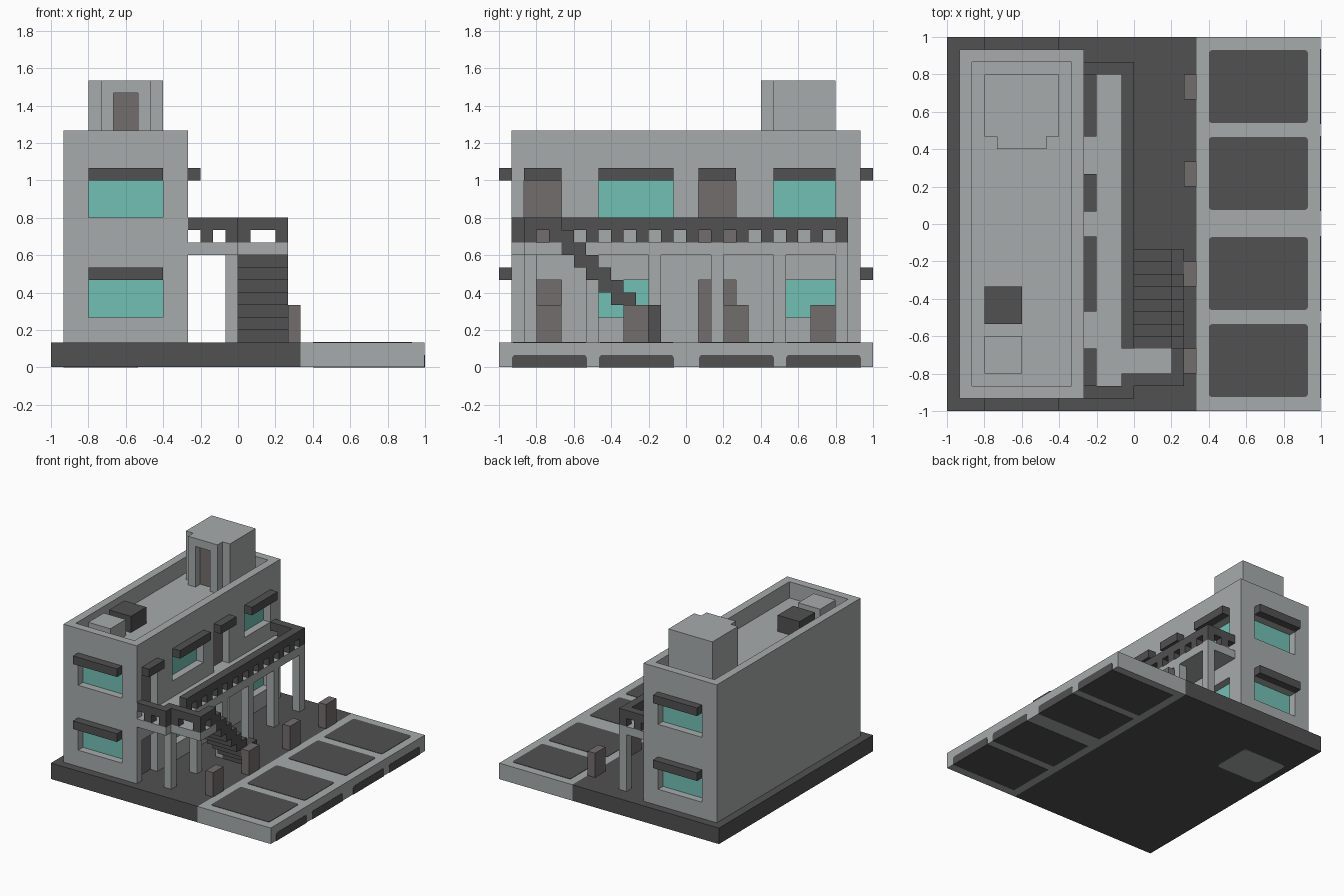
import bpy, bmesh

if "Cube" in bpy.data.objects:
    bpy.data.objects.remove(bpy.data.objects["Cube"], do_unlink=True)

U = 1 / 15            # building module
G = 2 * U             # ground level
F1 = 10 * U           # upper floor level


def material(name, rgb):
    m = bpy.data.materials.new(name)
    m.use_nodes = True
    m.diffuse_color = (*rgb, 1)
    bsdf = next(n for n in m.node_tree.nodes if n.type == 'BSDF_PRINCIPLED')
    bsdf.inputs["Base Color"].default_value = (*rgb, 1)
    bsdf.inputs["Roughness"].default_value = 0.9
    return m


LIGHT = material("light concrete", (0.39, 0.41, 0.41))
DARK = material("dark grey", (0.082, 0.082, 0.082))
GLASS = material("teal glass", (0.17, 0.53, 0.46))
BROWN = material("brown grey", (0.17, 0.155, 0.153))


def boxes(name, spans, mat):
    """One object made of boxes given as (x0, x1, y0, y1, z0, z1)."""
    bm = bmesh.new()
    for x0, x1, y0, y1, z0, z1 in spans:
        for v in bmesh.ops.create_cube(bm, size=1)["verts"]:
            v.co = ((x0 + x1) / 2 + v.co.x * (x1 - x0),
                    (y0 + y1) / 2 + v.co.y * (y1 - y0),
                    (z0 + z1) / 2 + v.co.z * (z1 - z0))
    me = bpy.data.meshes.new(name)
    bm.to_mesh(me)
    bm.free()
    ob = bpy.data.objects.new(name, me)
    bpy.context.collection.objects.link(ob)
    if mat:
        me.materials.append(mat)
    return ob


def round_edges(ob, axis, radius, only_top=False):
    """Bevel the edges that run along one axis."""
    bm = bmesh.new()
    bm.from_mesh(ob.data)
    top = max(v.co.z for v in bm.verts)
    edges = []
    for e in bm.edges:
        d = e.verts[1].co - e.verts[0].co
        if abs(d[axis]) > 0.99 * d.length:
            if not only_top or min(v.co.z for v in e.verts) > top - 1e-4:
                edges.append(e)
    bmesh.ops.bevel(bm, geom=edges, offset=radius, segments=3, profile=0.5, affect='EDGES')
    bm.to_mesh(ob.data)
    bm.free()


def cut(ob, spans):
    """Subtract boxes from an object."""
    for s in spans:
        cutter = boxes("cutter", [s], None)
        cutter.hide_render = True
        mod = ob.modifiers.new("cut", 'BOOLEAN')
        mod.operation = 'DIFFERENCE'
        mod.solver = 'EXACT'
        mod.object = cutter
        bpy.context.view_layer.objects.active = ob
        bpy.ops.object.modifier_apply(modifier=mod.name)
        bpy.data.objects.remove(cutter, do_unlink=True)


# Ground: dark yard and light parking strip with four bays
boxes("yard_slab", [(-1, 5 * U, -1, 1, 0.002, G)], DARK)
boxes("parking_slab", [(5 * U, 0.998, -1, 1, 0.002, G)], LIGHT)
for i, y in enumerate((-0.73, -0.265, 0.27, 0.735)):
    pad = boxes(f"parking_bay_{i + 1}", [(0.4, 0.93, y - 0.195, y + 0.195, G - 0.004, G + 0.003)], DARK)
    round_edges(pad, 2, 0.018)
    under = boxes(f"bay_underside_{i + 1}", [(0.4, 1, y - 0.2, y + 0.2, 0, U)], DARK)
    round_edges(under, 0, 0.018, only_top=True)
plate = boxes("underside_plate", [(-14 * U, -8 * U, 5 * U, 10 * U, 0, 0.006)], LIGHT)
round_edges(plate, 2, 0.03)

# Main block with roof recess, window and door niches
X0, X1, Y1, TOP = -14 * U, -4 * U, 14 * U, 19 * U
block = boxes("main_block", [(X0, X1, -Y1, Y1, G, TOP)], LIGHT)
cuts = [(X0 + U, X1 - U, -Y1 + U, Y1 - U, 17 * U, TOP + 0.2)]
glass, doors, hoods = [], [], []

# End windows, the same at front and back
for s in (-1, 1):
    for z in (4 * U, 12 * U):
        a, b = sorted((s * (Y1 - U), s * (Y1 + 0.1)))
        cuts.append((-12 * U, -6 * U, a, b, z, z + 3 * U))
        a, b = sorted((s * (Y1 - U - 0.01), s * (Y1 - U + 0.004)))
        glass.append((-12 * U, -6 * U, a, b, z, z + 3 * U))
        a, b = sorted((s * Y1, s * 15 * U))
        hoods.append((-12 * U, -6 * U, a, b, z + 3 * U, z + 4 * U))

# Openings behind the balcony: y start, y end, is door, floor level, has hood
for y0, y1, door, floor, hood in (
        (-13, -10, True, G, False), (-7, -2, False, G, False),
        (1, 4, True, G, False), (7, 12, False, G, False),
        (-13, -10, True, F1, True), (-7, -1, False, F1, True),
        (1, 4, True, F1, True), (7, 12, False, F1, True)):
    a, b = y0 * U, y1 * U
    z0, z1 = floor + (0 if door else 2 * U), floor + 5 * U
    cuts.append((X1 - U, X1 + 0.1, a, b, z0, z1))
    (doors if door else glass).append((X1 - U - 0.01, X1 - U + 0.004, a, b, z0, z1))
    if hood:
        hoods.append((X1, X1 + U, a, b, z1, z1 + U))
cut(block, cuts)
boxes("window_glass", glass, GLASS)
boxes("doors", doors, BROWN)
boxes("window_hoods", hoods, DARK)

# Roof stair house with framed door, and two roof units
R = 17 * U
boxes("roof_house", [(-12 * U, -6 * U, 7 * U, 12 * U, R, 23 * U)], LIGHT)
boxes("roof_door_frame", [
    (-11 * U, -10 * U, 6 * U, 7 * U, R, 23 * U),
    (-8 * U, -7 * U, 6 * U, 7 * U, R, 23 * U),
    (-10 * U, -8 * U, 6 * U, 7 * U, 22 * U, 23 * U)], LIGHT)
boxes("roof_door", [(-10 * U, -8 * U, 7 * U - 0.005, 7 * U + 0.01, R, 22 * U)], BROWN)
boxes("roof_unit", [(-12 * U, -9 * U, -8 * U, -5 * U, R, TOP)], DARK)
boxes("roof_tank", [(-12 * U, -9 * U, -12 * U, -9 * U, R, TOP)], LIGHT)

# Balcony slab, landing and columns
boxes("balcony_slab", [(X1, 0, -14 * U, 13 * U, 9 * U, F1)], LIGHT)
boxes("landing_slab", [(0, 4 * U, -13 * U, -10 * U, 9 * U, F1)], LIGHT)
boxes("columns", [(-U, 0, y * U, (y + 1) * U, G, 9 * U)
                  for y in (-13, -8, -3, 2, 7, 12)], LIGHT)


def railing(name, axis, start, end, across, posts):
    """Top rail with square posts, all in module units."""
    def span(a, b, z0, z1):
        s = (a, b, across, across + 1) if axis == 'x' else (across, across + 1, a, b)
        return tuple(v * U for v in (*s, z0, z1))
    boxes(name, [span(start, end, 11, 12)] + [span(p, p + 1, 10, 11) for p in posts], DARK)


railing("main_railing", 'y', -10, 13, -1, range(-10, 13, 2))
railing("back_railing", 'x', -4, -1, 12, (-3,))
railing("front_railing", 'x', -4, 0, -14, (-3, -1))
railing("landing_front_railing", 'x', -1, 4, -13, (-1, 0, 3))
railing("landing_side_railing", 'y', -12, -10, 3, (-11,))

# Open stair with stepped side rail and newel
boxes("stair_treads", [(0, 4 * U, (k - 10) * U, (k - 9) * U, (9 - k) * U, (10 - k) * U)
                       for k in range(8)], DARK)
boxes("stair_rail", [(3 * U, 4 * U, (k - 10) * U, (k - 9) * U, (10 - k) * U, (11 - k) * U)
                     for k in range(7)] +
      [(3 * U, 4 * U, -3 * U, -2 * U, 3 * U, 5 * U)], DARK)

# Bollards along the parking edge
boxes("bollards", [(4 * U, 5 * U, y * U, (y + 2) * U, G, 5 * U)
                   for y in (-12, -5, 3, 10)], BROWN)
